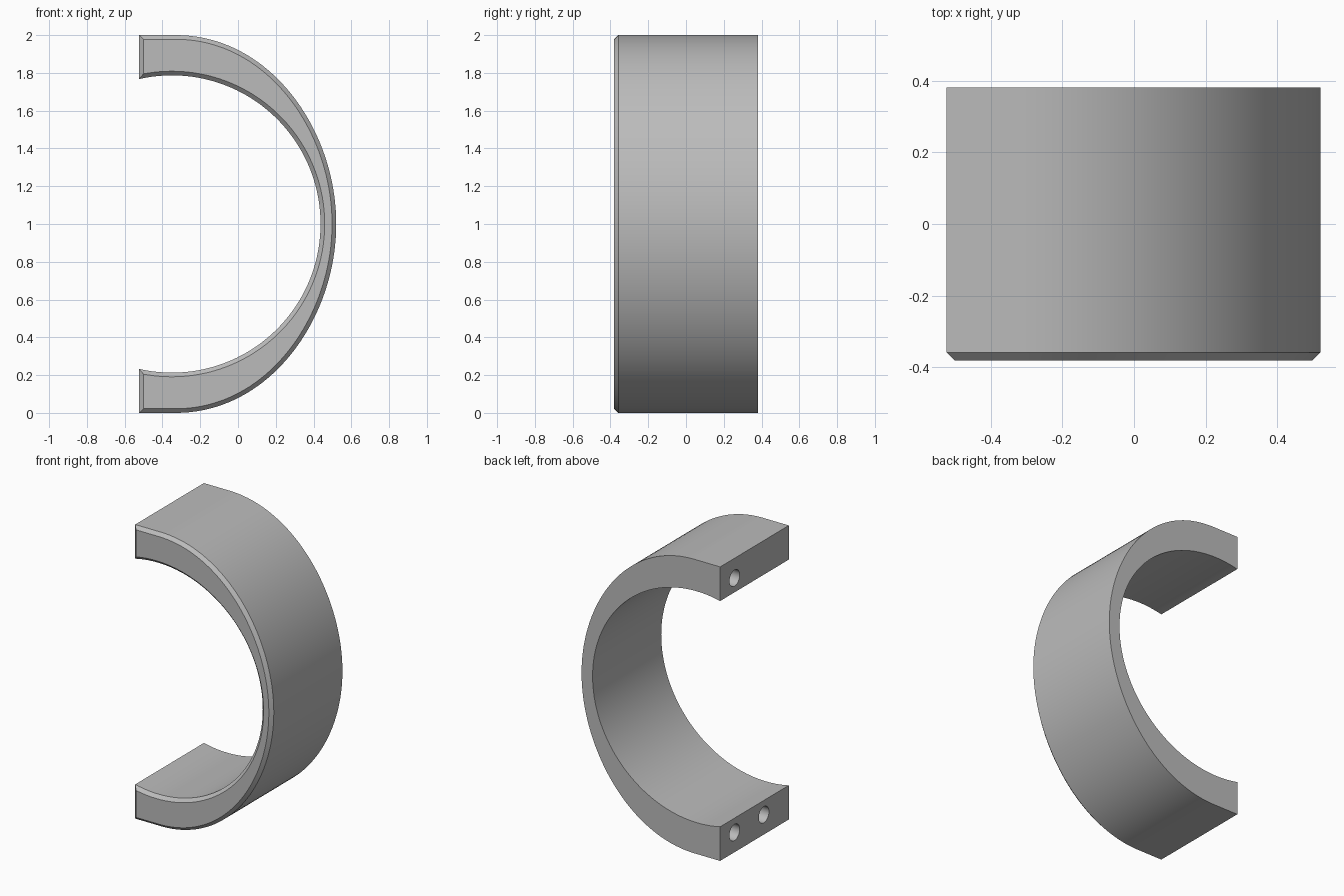
import bpy, bmesh, math
from mathutils import Vector

cube = bpy.data.objects.get("Cube")
if cube:
    bpy.data.objects.remove(cube, do_unlink=True)

END, BACK, FRONT, BEVEL = -0.523, 0.38, -0.38, 0.022
CX, CZ, R = -0.35, 1.0, 0.787

grey = bpy.data.materials.new("plain grey")
grey.use_nodes = True
colour = (0.5, 0.5, 0.5, 1)
grey.diffuse_color = colour
grey.node_tree.nodes["Principled BSDF"].inputs["Base Color"].default_value = colour


def bezier(a, b, c, d, n):
    a, b, c, d = map(Vector, (a, b, c, d))
    return [a*(1-t)**3 + b*3*t*(1-t)**2 + c*3*t*t*(1-t) + d*t**3
            for t in (i / n for i in range(n + 1))]


# Outer edge: short flat, then a crown that flattens into the shallow side
upper = [Vector((END, 2.0))] + bezier((-0.33, 2), (0.17, 2), (0.52, 1.5), (0.52, 1), 40)
lower = [Vector((p.x, 2 - p.y)) for p in reversed(upper[:-1])]
outer = upper + lower

# Inner edge: circular opening
stop = math.acos((END - CX) / R)
inner = [Vector((CX + R * math.cos(a), CZ + R * math.sin(a)))
         for a in (-stop + 2 * stop * i / 80 for i in range(81))]
profile = outer + inner


def inset(points, d):
    result = []
    for i, p in enumerate(points):
        e1 = (p - points[i - 1]).normalized()
        e2 = (points[(i + 1) % len(points)] - p).normalized()
        n1, n2 = Vector((e1.y, -e1.x)), Vector((e2.y, -e2.x))
        result.append(p + (n1 + n2) * (d / (1 + n1.dot(n2))))
    return result


# Cuff body: extruded section with a chamfered front
bm = bmesh.new()
rings = [[bm.verts.new((p.x, y, p.y)) for p in pts] for pts, y in (
    (profile, BACK), (profile, FRONT + BEVEL), (inset(profile, BEVEL), FRONT))]
count = len(profile)
for r, s in zip(rings, rings[1:]):
    for i in range(count):
        j = (i + 1) % count
        bm.faces.new((r[i], r[j], s[j], s[i]))
bm.faces.new(rings[0])
bm.faces.new(rings[-1])
bmesh.ops.recalc_face_normals(bm, faces=bm.faces)
mesh = bpy.data.meshes.new("cuff")
bm.to_mesh(mesh)
bm.free()
mesh.materials.append(grey)
cuff = bpy.data.objects.new("cuff", mesh)
bpy.context.collection.objects.link(cuff)

# Paired round sockets in both end faces
bm = bmesh.new()
for y in (0.225, -0.09):
    for z in (0.135, 1.865):
        made = bmesh.ops.create_cone(bm, cap_ends=True, segments=32,
                                     radius1=0.055, radius2=0.055, depth=0.5)["verts"]
        for v in made:
            v.co = Vector((v.co.z + END, v.co.y + y, v.co.x + z))
bmesh.ops.recalc_face_normals(bm, faces=bm.faces)
mesh = bpy.data.meshes.new("socket_cutter")
bm.to_mesh(mesh)
bm.free()
mesh.materials.append(grey)
cutter = bpy.data.objects.new("socket_cutter", mesh)
bpy.context.collection.objects.link(cutter)
cutter.hide_render = True
cutter.hide_set(True)

cut = cuff.modifiers.new("sockets", "BOOLEAN")
cut.operation = "DIFFERENCE"
cut.solver = "EXACT"
cut.object = cutter

bpy.ops.object.select_all(action="DESELECT")
cuff.select_set(True)
bpy.context.view_layer.objects.active = cuff
bpy.ops.object.modifier_apply(modifier="sockets")
bpy.data.objects.remove(cutter, do_unlink=True)
bpy.ops.object.shade_smooth_by_angle(angle=math.radians(25))
